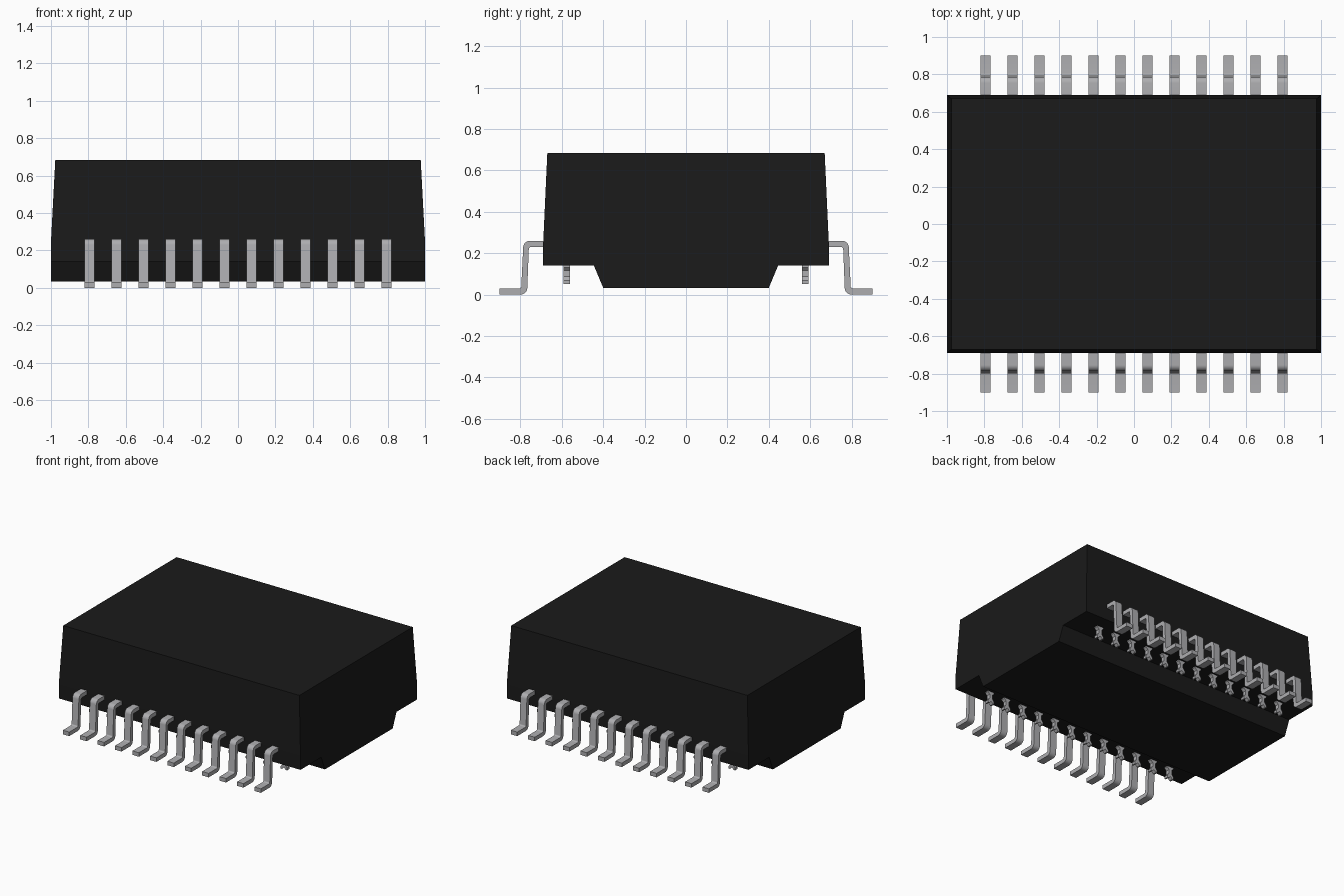
import bpy, bmesh, math
from mathutils import Vector

if "Cube" in bpy.data.objects:
    bpy.data.objects.remove(bpy.data.objects["Cube"])


def material(name, rgb):
    m = bpy.data.materials.new(name)
    m.diffuse_color = (*rgb, 1)
    m.use_nodes = True
    m.node_tree.nodes["Principled BSDF"].inputs["Base Color"].default_value = m.diffuse_color
    return m


BLACK = material("black plastic", (0.0105, 0.0105, 0.0105))
METAL = material("tin metal", (0.42, 0.42, 0.435))


def prism(bm, pts, depth):
    """Closed polygon of 3D points extruded along the vector depth."""
    face = bm.faces.new([bm.verts.new(p) for p in pts])
    ext = bmesh.ops.extrude_face_region(bm, geom=[face])["geom"]
    bmesh.ops.translate(bm, vec=depth,
                        verts=[g for g in ext if isinstance(g, bmesh.types.BMVert)])


def finish(bm, name, mat, smooth=False):
    bmesh.ops.recalc_face_normals(bm, faces=bm.faces[:])
    mesh = bpy.data.meshes.new(name)
    bm.to_mesh(mesh)
    bm.free()
    mesh.materials.append(mat)
    ob = bpy.data.objects.new(name, mesh)
    bpy.context.collection.objects.link(ob)
    if smooth:
        bpy.context.view_layer.objects.active = ob
        ob.select_set(True)
        bpy.ops.object.shade_smooth_by_angle(angle=math.radians(30))
        ob.select_set(False)
    return ob


def rounded(path, radii, steps=5):
    """Round the corners of a 2D outline; radius 0 keeps a corner sharp."""
    out = []
    n = len(path)
    for i, r in enumerate(radii):
        p = Vector(path[i])
        if not r:
            out.append(p)
            continue
        a = (Vector(path[i - 1]) - p).normalized()
        b = (Vector(path[(i + 1) % n]) - p).normalized()
        half = a.angle(b) / 2
        centre = p + (a + b).normalized() * (r / math.sin(half))
        s = p + a * (r / math.tan(half)) - centre
        e = p + b * (r / math.tan(half)) - centre
        for k in range(steps + 1):
            out.append(centre + s.lerp(e, k / steps).normalized() * r)
    return out


# body: stepped profile along x, tapered above the lead line
half = [(0.40, 0.033), (0.445, 0.14), (0.69, 0.14), (0.69, 0.683)]
profile = half + [(-y, z) for y, z in reversed(half)]
bm = bmesh.new()
prism(bm, [(-1, y, z) for y, z in profile], (2, 0, 0))
bmesh.ops.bisect_plane(bm, geom=bm.verts[:] + bm.edges[:] + bm.faces[:],
                       plane_co=(0, 0, 0.245), plane_no=(0, 0, 1))
for v in bm.verts:
    if v.co.z > 0.6:
        v.co.x *= 0.977
        v.co.y *= 0.67 / 0.69
finish(bm, "body", BLACK)

COUNT, PITCH, WIDTH = 12, 0.1442, 0.053
XS = [(i - (COUNT - 1) / 2) * PITCH for i in range(COUNT)]

# gull-wing lead outline in y, z
lead = rounded([(0.66, 0.26), (0.785, 0.26), (0.796, 0.03), (0.90, 0.03),
                (0.90, 0.0), (0.768, 0.0), (0.759, 0.23), (0.66, 0.23)],
               [0, 0.032, 0.01, 0, 0, 0.032, 0.01, 0])
# forked wire post outline in x, z
post_half = [(0.027, 0.145), (0.027, 0.132), (0.012, 0.116), (0.012, 0.087),
             (0.027, 0.067), (0.027, 0.05), (0.016, 0.05)]
post = post_half + [(0, 0.066)] + [(-x, z) for x, z in reversed(post_half)]

for side, label in ((-1, "front"), (1, "back")):
    bm = bmesh.new()
    for x in XS:
        prism(bm, [(x - WIDTH / 2, side * p[0], p[1]) for p in lead], (WIDTH, 0, 0))
    finish(bm, label + "_leads", METAL, True)

    bm = bmesh.new()
    for x in XS:
        prism(bm, [(x + px, side * 0.576 - 0.015, z) for px, z in post], (0, 0.03, 0))
    finish(bm, label + "_wire_posts", METAL)
